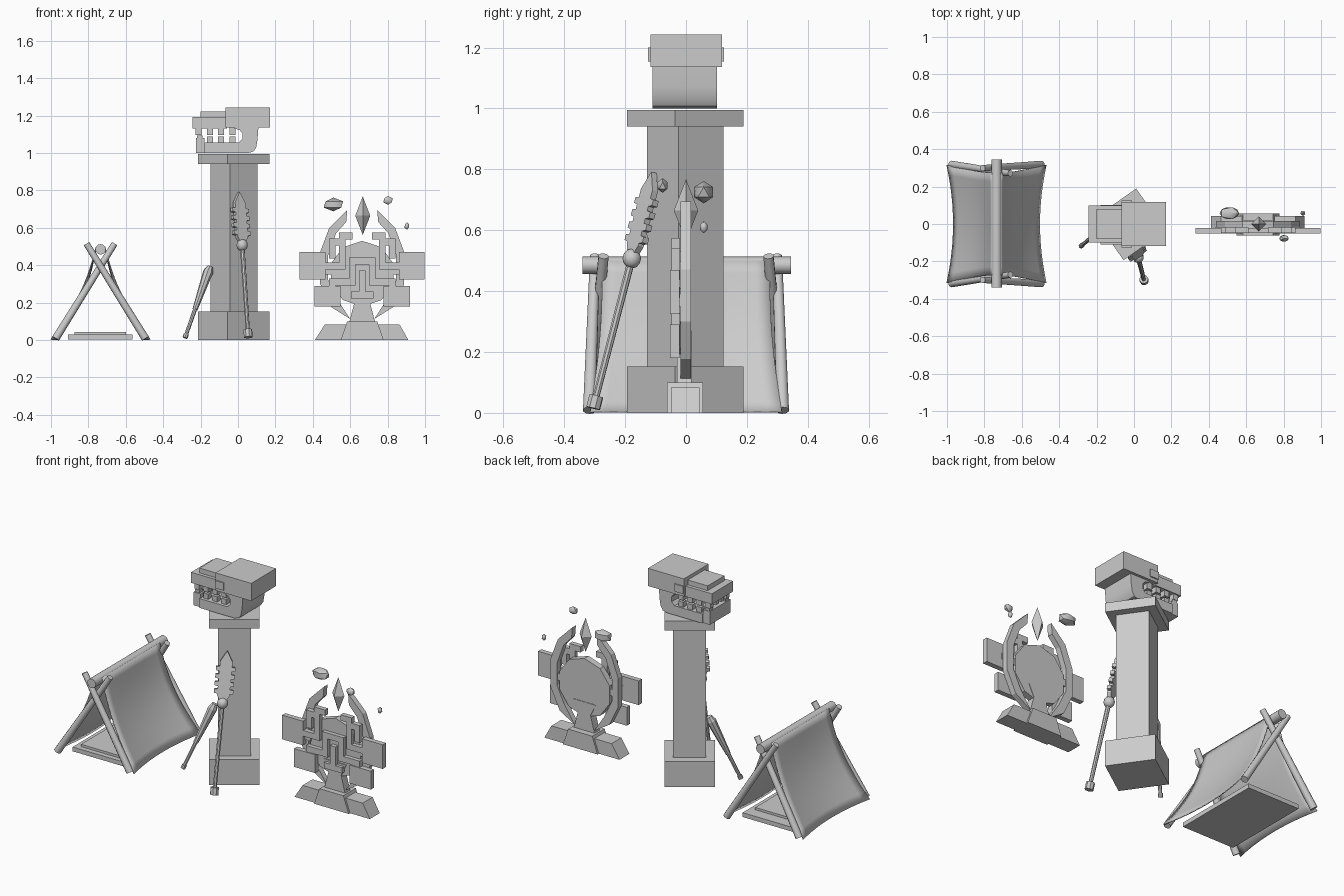
import bpy, bmesh, math
from mathutils import Vector, Matrix

if "Cube" in bpy.data.objects:
    bpy.data.objects.remove(bpy.data.objects["Cube"])


def finish(name, bm, smooth=False):
    bmesh.ops.recalc_face_normals(bm, faces=bm.faces[:])
    me = bpy.data.meshes.new(name)
    bm.to_mesh(me)
    bm.free()
    ob = bpy.data.objects.new(name, me)
    bpy.context.collection.objects.link(ob)
    if smooth:
        bpy.ops.object.select_all(action='DESELECT')
        ob.select_set(True)
        bpy.context.view_layer.objects.active = ob
        bpy.ops.object.shade_smooth_by_angle(angle=math.radians(40))
    return ob


def boxes(name, spans):
    # each span is x0, x1, y0, y1, z0, z1
    bm = bmesh.new()
    for x0, x1, y0, y1, z0, z1 in spans:
        m = Matrix.Translation(((x0 + x1) / 2, (y0 + y1) / 2, (z0 + z1) / 2))
        m = m @ Matrix.Diagonal((abs(x1 - x0), abs(y1 - y0), abs(z1 - z0), 1))
        bmesh.ops.create_cube(bm, size=1, matrix=m)
    return finish(name, bm)


def prism(name, pts, y0, y1, frame=Matrix(), smooth=False):
    # outline in local xz, extruded along local y
    bm = bmesh.new()
    a = [bm.verts.new(frame @ Vector((x, y0, z))) for x, z in pts]
    b = [bm.verts.new(frame @ Vector((x, y1, z))) for x, z in pts]
    bm.faces.new(a)
    bm.faces.new(b)
    for i in range(len(pts)):
        j = (i + 1) % len(pts)
        bm.faces.new((a[i], a[j], b[j], b[i]))
    return finish(name, bm, smooth)


def rod(name, p, q, r0, r1, n=10):
    p, q = Vector(p), Vector(q)
    rot = (q - p).to_track_quat('Z', 'Y').to_matrix().to_4x4()
    bm = bmesh.new()
    bmesh.ops.create_cone(bm, cap_ends=True, segments=n, radius1=r0, radius2=r1,
                          depth=(q - p).length, matrix=Matrix.Translation((p + q) / 2) @ rot)
    return finish(name, bm, True)


def ball(name, c, r, sub=2):
    bm = bmesh.new()
    bmesh.ops.create_icosphere(bm, subdivisions=sub, radius=1,
                               matrix=Matrix.Translation(c) @ Matrix.Diagonal((*r, 1)))
    return finish(name, bm, True)


# Tent: sagging cloth, crossed poles, ridge and mats
TX = -0.735
for s, side in ((-1, 'left'), (1, 'right')):
    bm = bmesh.new()
    N = 12
    grid = []
    for i in range(N + 1):
        t = i / N
        row = []
        for j in range(N + 1):
            v = 2 * j / N - 1
            x = 0.022 + 0.243 * t - 0.035 * math.sin(math.pi * t) - 0.035 * t * (1 - v * v)
            y = v * (0.275 + 0.04 * t - 0.012 * math.sin(math.pi * t))
            row.append(bm.verts.new((TX + s * x, y, 0.5 - 0.497 * t)))
        grid.append(row)
    for i in range(N):
        for j in range(N):
            bm.faces.new((grid[i][j], grid[i + 1][j], grid[i + 1][j + 1], grid[i][j + 1]))
    cloth = finish('tent_cloth_' + side, bm, True)
    mod = cloth.modifiers.new('thickness', 'SOLIDIFY')
    mod.thickness = 0.006
    mod.offset = 0
    for e, end in ((-1, 'front'), (1, 'back')):
        rod(f'tent_pole_{end}_{side}', (TX + s * 0.24, e * 0.318, 0.008),
            (TX - s * 0.075, e * (0.285 + s * 0.014), 0.515), 0.021, 0.017)
rod('tent_ridge_pole', (TX, -0.34, 0.485), (TX, 0.345, 0.485), 0.028, 0.028, 12)
boxes('tent_mat', [(-0.91, -0.565, -0.27, 0.27, 0.004, 0.03)])
boxes('tent_bedding', [(-0.875, -0.60, -0.24, 0.2, 0.03, 0.044)])

# Pillar, turned about its axis
ANG = math.radians(35)
PC = Matrix.Translation((-0.022, -0.002, 0)) @ Matrix.Rotation(ANG, 4, 'Z')
for name, h, z0, z1 in (('pillar_base', 0.1375, 0, 0.153), ('pillar_shaft', 0.09, 0.153, 0.94),
                        ('pillar_capital', 0.1375, 0.94, 0.995)):
    boxes(name, [(-h, h, -h, h, z0, z1)]).matrix_world = PC

# Skull head
boxes('skull_cranium', [(-0.068, 0.17, -0.117, 0.118, 1.137, 1.243)])
boxes('skull_snout', [(-0.242, -0.06, -0.1, 0.1, 1.13, 1.193)])
boxes('skull_snout_ridge', [(-0.20, -0.06, -0.08, 0.08, 1.193, 1.222)])
boxes('skull_eyes', [(-0.066, -0.01, s * 0.1, s * 0.125, 1.155, 1.2) for s in (-1, 1)])
prism('skull_jaw', [(-0.18, 1.0), (0.055, 1.0), (0.083, 1.008), (0.097, 1.03), (0.104, 1.07),
                    (0.11, 1.15), (-0.02, 1.15), (-0.02, 1.13), (0.008, 1.124), (0.024, 1.105),
                    (0.024, 1.075), (0.005, 1.056), (-0.18, 1.056)], -0.11, 0.102, smooth=True)
boxes('skull_chin', [(-0.225, -0.178, -0.1, 0.095, 1.0, 1.08)])
upper, lower = [], []
for s in (-1, 1):
    y0, y1 = s * 0.06, s * 0.092
    for x in (-0.21, -0.15, -0.09, -0.03):
        upper.append((x - 0.016, x + 0.016, y0, y1, 1.097, 1.14))
        if x > -0.2:
            lower.append((x - 0.016, x + 0.016, y0, y1, 1.05, 1.087))
    lower.append((-0.22, -0.19, y0, y1, 1.07, 1.095))
    upper.append((-0.226, -0.194, s * 0.01, s * 0.04, 1.097, 1.14))
boxes('skull_upper_teeth', upper)
boxes('skull_lower_teeth', lower)

# Toothed spear leaning on the pillar
foot, tip = Vector((0.055, -0.305, 0.015)), Vector((0.003, -0.105, 0.79))
axis = (tip - foot).normalized()
L = (tip - foot).length
width = Vector((math.cos(ANG), math.sin(ANG), 0))
width = (width - axis * width.dot(axis)).normalized()
thick = axis.cross(width)
F = Matrix((width, thick, axis)).transposed().to_4x4()
F.translation = foot
half = [(0.016, L * 0.65), (0.034, L * 0.69)]
for k in range(4):
    z = L * 0.70 + k * 0.042
    half += [(0.034, z), (0.053, z + 0.004), (0.053, z + 0.024), (0.034, z + 0.026)]
half += [(0.034, L - 0.06)]
prism('spear_blade', half + [(0, L)] + [(-x, z) for x, z in reversed(half)], -0.011, 0.011, F)
rod('spear_shaft', foot, foot + axis * L * 0.66, 0.011, 0.013, 8)
rod('spear_pommel', foot, foot + axis * 0.042, 0.024, 0.024, 8)
ball('spear_collar', foot + axis * L * 0.635, (0.031, 0.031, 0.033))

# Club leaning on the other pillar face
a, b = Vector((-0.283, -0.118, 0.012)), Vector((-0.15, -0.005, 0.392))
rod('club_handle', a, a.lerp(b, 0.45), 0.01, 0.011, 8)
rod('club_head', a.lerp(b, 0.40), a.lerp(b, 0.93), 0.014, 0.027, 8)
rod('club_tip', a.lerp(b, 0.93), b, 0.027, 0.016, 8)
rod('club_pommel', a, a.lerp(b, 0.05), 0.014, 0.014, 8)

# Shrine base and stem
SX, K = 0.664, 187
prism('shrine_base_centre', [(SX - 0.115, 0), (SX + 0.115, 0), (SX + 0.08, 0.1), (SX - 0.08, 0.1)],
      -0.062, 0.056)
prism('shrine_base_sides', [(SX - 0.253, 0), (SX + 0.247, 0), (SX + 0.2, 0.083), (SX - 0.2, 0.083)],
      -0.05, 0.044)
stem = [(0.068, 0.1), (0.042, 0.2), (0.075, 0.27)]
prism('shrine_stem', [(SX + x, z) for x, z in stem] + [(SX - x, z) for x, z in reversed(stem)],
      -0.03, 0.018)
prism('shrine_disc', [(SX + 0.175 * math.sin(k * math.pi / 5), 0.355 + 0.175 * math.cos(k * math.pi / 5))
                      for k in range(10)], -0.024, 0.015)

# Shrine horns and angular front tracery, mirrored
horn = [(15, 211), (33, 229), (42, 253), (42, 285), (31, 308), (12, 320), (25, 300), (34, 281),
        (34, 256), (26, 234), (16, 223)]
paths = [[(13, 237), (20, 237), (20, 267), (40, 267)],
         [(0, 262), (10, 262), (10, 283), (30, 283), (30, 297)],
         [(0, 275), (0, 296), (8, 296)], [(26, 243), (30, 243), (30, 256)]]
tracery = []
for s, side in ((-1, 'left'), (1, 'right')):
    prism('shrine_horn_' + side, [(SX + s * o / K, (341 - p) / K) for o, p in horn], -0.018, 0.016)
    for path in paths:
        for (o0, p0), (o1, p1) in zip(path, path[1:]):
            w = 3.3
            lo, hi = min(o0, o1) - w, max(o0, o1) + w
            tracery.append((SX + s * lo / K, SX + s * hi / K, -0.048, -0.02,
                            (341 - max(p0, p1) - w) / K, (341 - min(p0, p1) + w) / K))
    for o0, o1, z0, z1 in ((0.197, 0.334, 0.325, 0.47), (0.115, 0.255, 0.18, 0.29)):
        tracery.append((SX + s * o0, SX + s * o1, -0.052, -0.022, z0, z1))
    # links tying the tracery to the horns
    tracery.append((SX + s * 0.16, SX + s * 0.22, -0.03, 0.01, 0.35, 0.39))
boxes('shrine_tracery', tracery)

# Floating crystal and rocks
bm = bmesh.new()
for d in (1, -1):
    bmesh.ops.create_cone(bm, segments=4, radius1=0.04, radius2=0, depth=0.103,
                          matrix=Matrix.Translation((SX + 0.003, 0, 0.665 + d * 0.0515))
                          @ Matrix.Diagonal((1, 1, d, 1)))
bmesh.ops.remove_doubles(bm, verts=bm.verts[:], dist=0.001)
finish('floating_crystal', bm)
ball('floating_rock_large', (0.51, 0.058, 0.725), (0.058, 0.037, 0.037), 1)
ball('floating_rock_medium', (0.802, -0.077, 0.747), (0.028, 0.02, 0.024), 1)
ball('floating_rock_small', (0.903, 0.058, 0.61), (0.014, 0.014, 0.02), 1)
